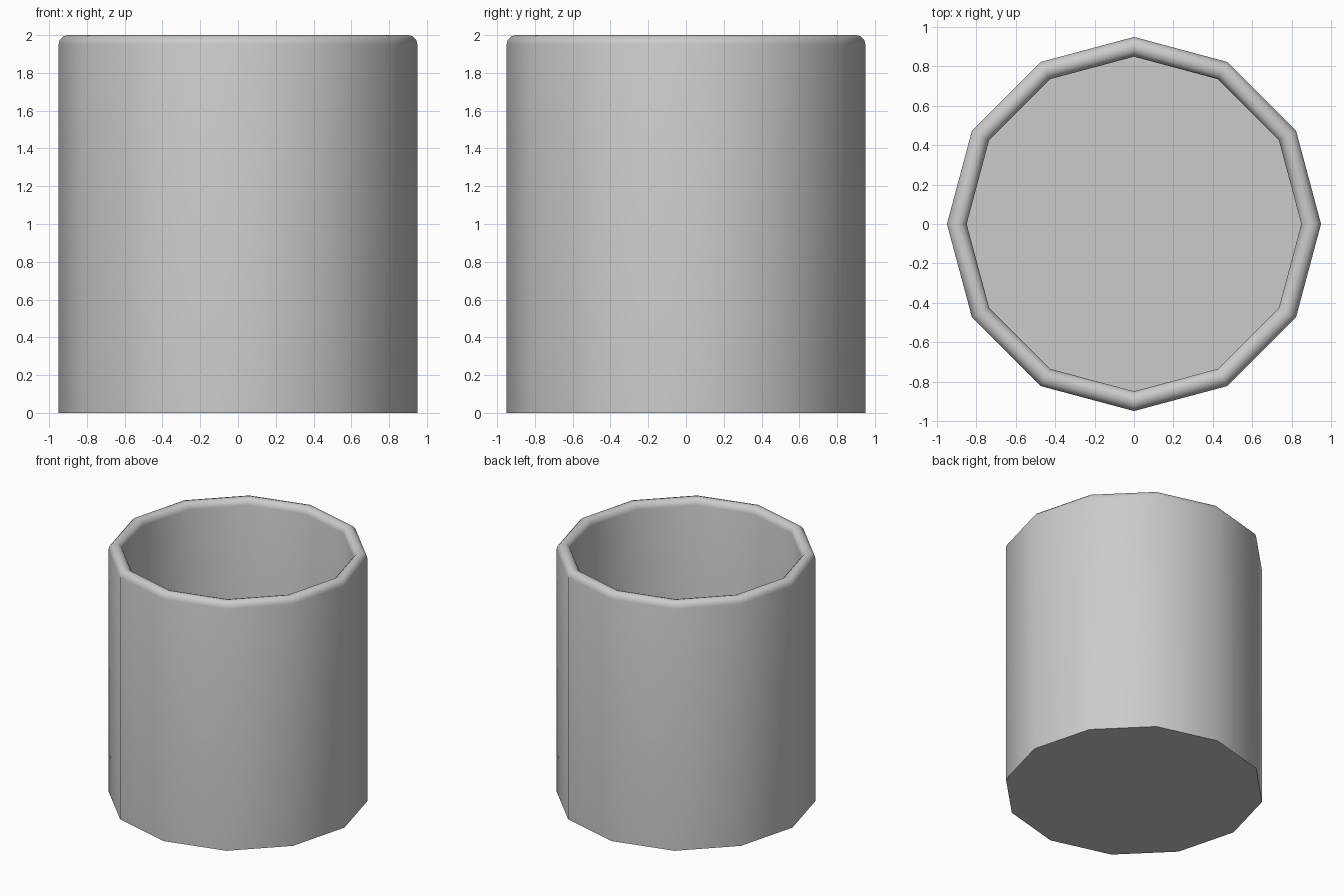
import bpy, bmesh, math

if "Cube" in bpy.data.objects:
    bpy.data.objects.remove(bpy.data.objects["Cube"])

SIDES = 12
OUTER, INNER = 0.95, 0.85
FLOOR_RADIUS, FLOOR = 0.874, 0.065
HEIGHT = 2.0
RIM_STEPS = 6

# Half profile: outer wall, rounded rim, inner wall down to the thin floor
r = (OUTER - INNER) / 2
mid = (OUTER + INNER) / 2
rim = [(mid + r * math.cos(math.pi * i / RIM_STEPS),
        HEIGHT - r + r * math.sin(math.pi * i / RIM_STEPS))
       for i in range(RIM_STEPS + 1)]
profile = [(OUTER, 0)] + rim + [(FLOOR_RADIUS, FLOOR)]

# Sweep the profile around z as twelve-sided rings
bm = bmesh.new()
rings = []
for radius, z in profile:
    rings.append([bm.verts.new((radius * math.cos(math.tau * k / SIDES),
                                radius * math.sin(math.tau * k / SIDES), z))
                  for k in range(SIDES)])
for a, b in zip(rings, rings[1:]):
    for k in range(SIDES):
        n = (k + 1) % SIDES
        bm.faces.new((a[k], a[n], b[n], b[k]))

# Underside and inner floor
bm.faces.new(rings[0][::-1])
bm.faces.new(rings[-1])
bmesh.ops.recalc_face_normals(bm, faces=bm.faces)

mesh = bpy.data.meshes.new("cup")
bm.to_mesh(mesh)
bm.free()
cup = bpy.data.objects.new("cup", mesh)
bpy.context.collection.objects.link(cup)

# Smooth wall and rim, sharp base edges
bpy.context.view_layer.objects.active = cup
cup.select_set(True)
bpy.ops.object.shade_smooth_by_angle(angle=math.radians(40))
